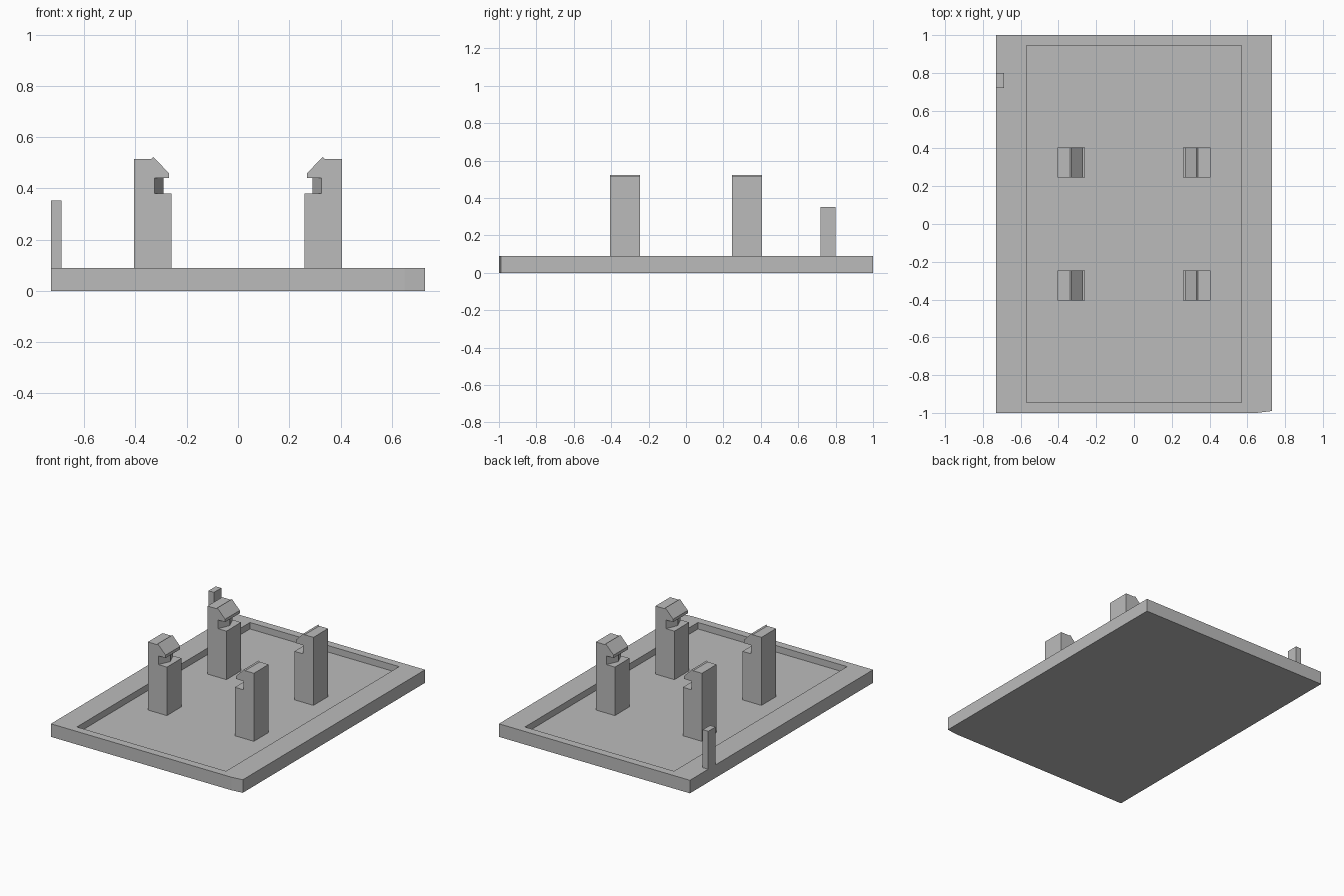
import bpy
import bmesh
from mathutils import Vector

cube = bpy.data.objects.get("Cube")
if cube:
    bpy.data.objects.remove(cube, do_unlink=True)

grey = bpy.data.materials.new("plain_grey")
grey.use_nodes = True
colour = (0.5, 0.5, 0.5, 1)
grey.diffuse_color = colour
grey.node_tree.nodes["Principled BSDF"].inputs["Base Color"].default_value = colour


def prism(name, outline, direction):
    """Extrude a closed outline of 3D points along a direction."""
    bm = bmesh.new()
    face = bm.faces.new([bm.verts.new(p) for p in outline])
    ext = bmesh.ops.extrude_face_region(bm, geom=[face], use_keep_orig=True)
    moved = [v for v in ext["geom"] if isinstance(v, bmesh.types.BMVert)]
    bmesh.ops.translate(bm, verts=moved, vec=Vector(direction))
    bmesh.ops.recalc_face_normals(bm, faces=bm.faces)
    mesh = bpy.data.meshes.new(name)
    bm.to_mesh(mesh)
    bm.free()
    mesh.materials.append(grey)
    obj = bpy.data.objects.new(name, mesh)
    bpy.context.collection.objects.link(obj)
    return obj


def box(name, x0, x1, y0, y1, z0, z1):
    outline = [(x0, y0, z0), (x1, y0, z0), (x1, y1, z0), (x0, y1, z0)]
    return prism(name, outline, (0, 0, z1 - z0))


# Base plate with one slightly trimmed corner and a shallow recessed tray
RIM, FLOOR = 0.09, 0.045
footprint = [(-0.73, -1), (0.65, -1), (0.73, -0.99), (0.73, 1), (-0.73, 1)]
plate = prism("base_plate", [(x, y, 0) for x, y in footprint], (0, 0, RIM))
cutter = box("tray_cutter", -0.57, 0.57, -0.945, 0.945, FLOOR, 0.2)
cutter.hide_render = True
mod = plate.modifiers.new("tray", "BOOLEAN")
mod.operation = "DIFFERENCE"
mod.solver = "EXACT"
mod.object = cutter
bpy.context.view_layer.objects.active = plate
bpy.ops.object.modifier_apply(modifier="tray")
bpy.data.objects.remove(cutter, do_unlink=True)

# Four clip posts: block, pointed neck and hooked head, hooks facing inward
OUT, NECK, TIP = 0.405, 0.325, 0.29
head = [(OUT, 0.44), (0.27, 0.44), (0.27, 0.46), (0.33, 0.522),
        (0.338, 0.515), (OUT, 0.515)]
for side, s in (("left", 1), ("right", -1)):
    for end, y in (("front", -0.325), ("back", 0.325)):
        tag = f"{end}_{side}"
        y0, y1 = y - 0.08, y + 0.08
        box(f"post_{tag}", s * 0.26, s * OUT, y0, y1, FLOOR, 0.38)
        neck = [(OUT, y0), (NECK, y0), (TIP, y), (NECK, y1), (OUT, y1)]
        prism(f"neck_{tag}", [(s * px, py, 0.38) for px, py in neck], (0, 0, 0.06))
        prism(f"hook_{tag}", [(s * px, y0, pz) for px, pz in head], (0, 0.16, 0))

# Upright tab on the edge of the rim
box("edge_tab", -0.73, -0.688, 0.72, 0.80, RIM, 0.352)
